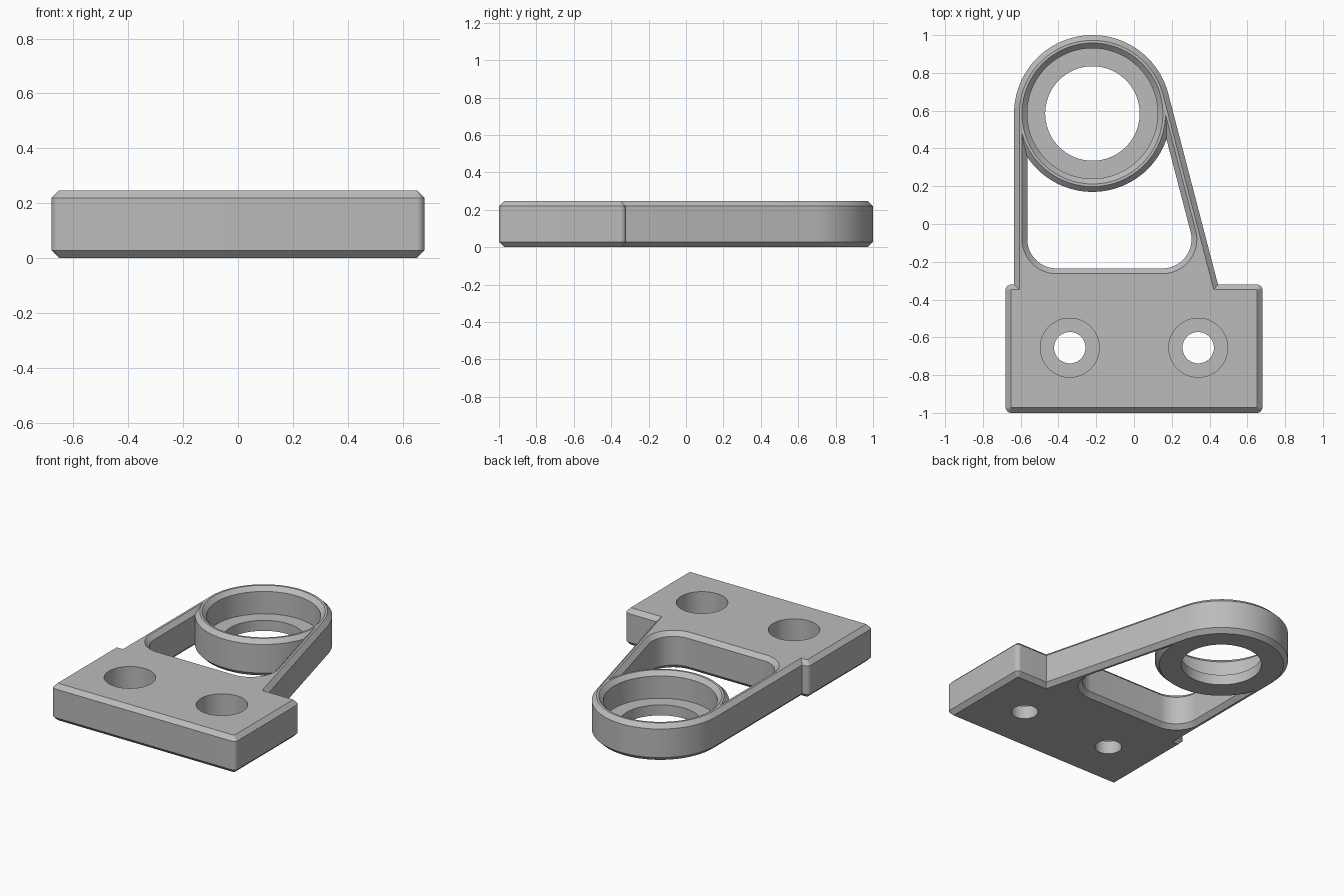
import bpy, bmesh, math
from mathutils import Vector

if "Cube" in bpy.data.objects:
    bpy.data.objects.remove(bpy.data.objects["Cube"])

H, C, E = 0.247, 0.028, 0.01      # thickness, chamfer, cutter overshoot
RING = Vector((-0.22, 0.585))     # bearing ring centre
R = 0.415                         # bearing ring outer radius
SEG = 128

grey = bpy.data.materials.new("plain grey")
grey.use_nodes = True
grey.diffuse_color = (0.5, 0.5, 0.5, 1)
grey.node_tree.nodes["Principled BSDF"].inputs["Base Color"].default_value = (0.5, 0.5, 0.5, 1)


def outline(discs, offset):
    """Outline stretched around a set of discs, grown by offset."""
    pts = []
    for k in range(SEG):
        a = 2 * math.pi * (k + 0.5) / SEG
        d = Vector((math.cos(a), math.sin(a)))
        centre, r = max(discs, key=lambda s: s[0].dot(d) + s[1])
        pts.append(centre + d * (r + offset))
    return pts


def solid(name, discs, rows):
    """Stack of outlines, one per (z, offset) row, closed at both ends."""
    bm = bmesh.new()
    rings = [[bm.verts.new((p.x, p.y, z)) for p in outline(discs, off)] for z, off in rows]
    for low, high in zip(rings, rings[1:]):
        for i in range(SEG):
            j = (i + 1) % SEG
            bm.faces.new((low[i], low[j], high[j], high[i]))
    bm.faces.new(rings[0][::-1])
    bm.faces.new(rings[-1])
    mesh = bpy.data.meshes.new(name)
    bm.to_mesh(mesh)
    bm.free()
    mesh.materials.append(grey)
    ob = bpy.data.objects.new(name, mesh)
    bpy.context.collection.objects.link(ob)
    return ob


def chamfered(sign, over=0):
    """Rows with chamfers going inward (-1) or flaring outward (+1)."""
    rows = [(0, sign * C), (C, 0), (H - C, 0), (H, sign * C)]
    if over:
        rows = [(-over, sign * C)] + rows + [(H + over, sign * C)]
    return rows


def combine(target, other, operation):
    mod = target.modifiers.new("combine", 'BOOLEAN')
    mod.operation, mod.object, mod.solver = operation, other, 'EXACT'
    bpy.context.view_layer.objects.active = target
    bpy.ops.object.modifier_apply(modifier=mod.name)
    bpy.data.objects.remove(other)


# Slanted right side of the arm: its outward normal and downward direction
tilt = math.radians(14.6)
normal = Vector((math.cos(tilt), math.sin(tilt)))
down = Vector((normal.y, -normal.x))

# Mounting plate with small rounded corners
corner = 0.03
plate_corners = [(Vector((sx * (0.68 - corner), y)), corner)
                 for sx in (-1, 1) for y in (-1 + corner, -0.32 - corner)]
bracket = solid("bracket", plate_corners, chamfered(-1))

# Arm tapering around the ring
foot = 0.1
arm = solid("arm", [(RING, R),
                    (Vector((RING.x - R + foot, -0.5)), foot),
                    (RING + normal * (R - foot) + down * 1.15, foot)], chamfered(-1))
combine(bracket, arm, 'UNION')

# Window between ring and plate, with rounded lower corners
wall, fillet = 0.07, 0.155
inner = R - wall
low_y = -0.235 + fillet
right = RING + normal * (inner - fillet)
right = right + down * ((low_y - right.y) / down.y)
window = solid("window_cutter", [(RING, inner),
                                 (Vector((RING.x - inner + fillet, low_y)), fillet),
                                 (right, fillet)], chamfered(1, E))
ring_keep = solid("ring_keep", [(RING, R)], chamfered(-1, 2 * E))
combine(window, ring_keep, 'DIFFERENCE')
combine(bracket, window, 'DIFFERENCE')

# Stepped bearing seat with a chamfered mouth
shelf = 0.07
bore = solid("bore_cutter", [(RING, 0)],
             [(-E, 0.25), (shelf, 0.25), (shelf, 0.345), (H - C, 0.345), (H, 0.373), (H + E, 0.373)])
combine(bracket, bore, 'DIFFERENCE')

# Counterbored screw holes
for sx in (-1, 1):
    hole = solid("screw_cutter", [(Vector((sx * 0.34, -0.655)), 0)],
                 [(-E, 0.083), (0.09, 0.083), (0.09, 0.156), (H + E, 0.156)])
    combine(bracket, hole, 'DIFFERENCE')

# Smooth round walls, crisp chamfers
bpy.ops.object.select_all(action='DESELECT')
bracket.select_set(True)
bpy.context.view_layer.objects.active = bracket
bpy.ops.object.shade_smooth_by_angle(angle=math.radians(25))
